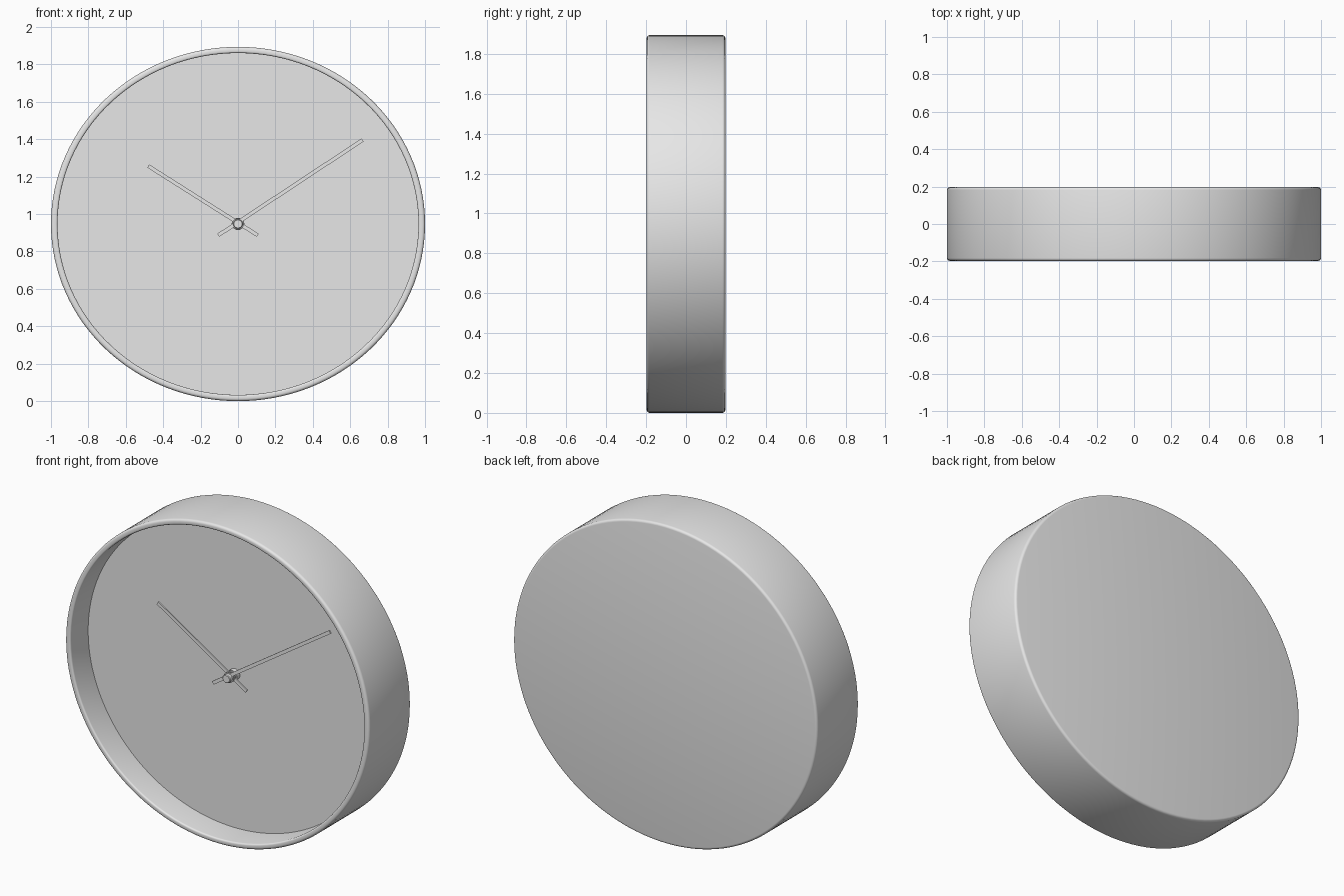
import bpy, bmesh, math
from mathutils import Vector, Matrix

cube = bpy.data.objects.get("Cube")
if cube:
    bpy.data.objects.remove(cube)

SQUASH = 0.947          # the round parts are slightly flattened in height
CENTRE = Vector((0, 0, SQUASH))

grey = bpy.data.materials.new("plain_grey")
grey.use_nodes = True
grey.diffuse_color = (0.8, 0.8, 0.8, 1)
grey.node_tree.nodes["Principled BSDF"].inputs["Base Color"].default_value = grey.diffuse_color


def finish(name, bm):
    bmesh.ops.recalc_face_normals(bm, faces=bm.faces)
    mesh = bpy.data.meshes.new(name)
    bm.to_mesh(mesh)
    bm.free()
    mesh.materials.append(grey)
    obj = bpy.data.objects.new(name, mesh)
    bpy.context.collection.objects.link(obj)
    bpy.ops.object.select_all(action='DESELECT')
    obj.select_set(True)
    bpy.context.view_layer.objects.active = obj
    bpy.ops.object.shade_smooth_by_angle(angle=math.radians(35))
    return obj


def lathe(name, profile, steps):
    """Turn (radius, y) points about the y axis, flattened in height."""
    bm = bmesh.new()
    verts = [bm.verts.new((r, y, 0)) for r, y in profile]
    edges = [bm.edges.new(pair) for pair in zip(verts, verts[1:])]
    bmesh.ops.spin(bm, geom=verts + edges, cent=(0, 0, 0), axis=(0, 1, 0),
                   angle=math.tau, steps=steps, use_duplicate=False)
    bmesh.ops.remove_doubles(bm, verts=bm.verts, dist=0.0001)
    bmesh.ops.transform(bm, verts=bm.verts,
                        matrix=Matrix.Translation(CENTRE) @ Matrix.Diagonal((1, 1, SQUASH, 1)))
    return finish(name, bm)


def corner(r, y, size, start):
    """Quarter-round of the given size about a corner centre."""
    angles = [math.radians(start + 90 * i / 4) for i in range(5)]
    return [(r + size * math.cos(a), y + size * math.sin(a)) for a in angles]


def hand(name, tail, tip, y):
    """Thin straight bar between two (x, z) points."""
    a, b = Vector((tail[0], y, tail[1])), Vector((tip[0], y, tip[1]))
    d = b - a
    bm = bmesh.new()
    bmesh.ops.create_cube(bm, size=1)
    turn = Matrix.Rotation(-math.atan2(d.z, d.x), 4, 'Y')
    bmesh.ops.transform(bm, verts=bm.verts, matrix=Matrix.Translation((a + b) / 2) @ turn
                        @ Matrix.Diagonal((d.length, 0.008, 0.02, 1)))
    return finish(name, bm)


# Drum-shaped case: rounded back edge, thin rim, open front
HALF, BEVEL, INNER, DIAL_Y = 0.197, 0.015, 0.965, -0.03
case_profile = [(0, HALF)]
case_profile += reversed(corner(1 - BEVEL, HALF - BEVEL, BEVEL, 0))
case_profile += reversed(corner(1 - BEVEL, BEVEL - HALF, BEVEL, -90))
case_profile += reversed(corner(INNER + 0.01, 0.01 - HALF, 0.01, 180))
case_profile += [(INNER, DIAL_Y + 0.01)]
lathe("case", case_profile, 128)

# Recessed dial
lathe("dial", [(0, DIAL_Y), (INNER, DIAL_Y)], 128)

# Hub: collar behind the hands, spindle and front cap
lathe("hub_collar", [(0.034, DIAL_Y), (0.034, -0.058), (0, -0.058)], 32)
lathe("hub_spindle", [(0.018, DIAL_Y), (0.018, -0.1)], 32)
lathe("hub_cap", [(0, -0.09), (0.026, -0.09), (0.026, -0.108), (0.022, -0.112), (0, -0.112)], 32)

# Hands, the long one in front
hand("hour_hand", (0.105, 0.887), (-0.48, 1.257), -0.068)
hand("minute_hand", (-0.105, 0.887), (0.666, 1.396), -0.084)
for name, y in (("hour_hand_boss", -0.068), ("minute_hand_boss", -0.084)):
    lathe(name, [(0, y + 0.004), (0.032, y + 0.004), (0.032, y - 0.004), (0, y - 0.004)], 32)
